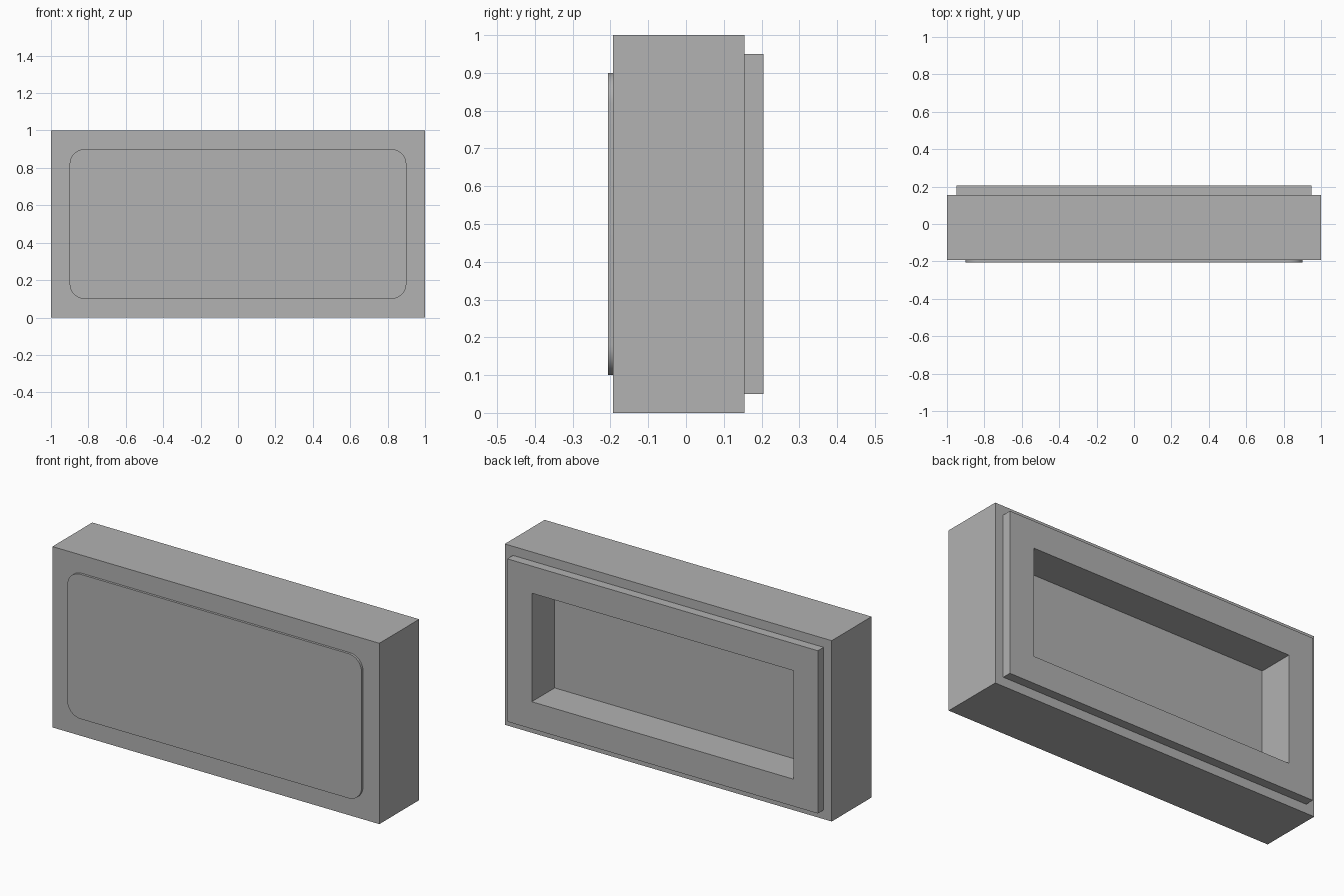
import bpy
import bmesh
from math import cos, sin, pi, radians

cube = bpy.data.objects.get("Cube")
if cube:
    bpy.data.objects.remove(cube, do_unlink=True)

MID_Z = 0.5

grey = bpy.data.materials.new("light grey")
grey.use_nodes = True
colour = (0.445, 0.445, 0.445, 1)
grey.diffuse_color = colour
grey.node_tree.nodes["Principled BSDF"].inputs["Base Color"].default_value = colour


def outline(half_w, half_h, radius=0, steps=10):
    """Rectangle in x and z, with rounded corners if a radius is given."""
    points = []
    for i, (sx, sz) in enumerate([(1, 1), (-1, 1), (-1, -1), (1, -1)]):
        cx, cz = sx * (half_w - radius), sz * (half_h - radius)
        for k in range(steps + 1 if radius else 1):
            a = (i + k / steps) * pi / 2
            points.append((cx + radius * cos(a), MID_Z + cz + radius * sin(a)))
    return points


def loft(name, sections):
    """Closed solid through (outline, y) sections, from front to back."""
    bm = bmesh.new()
    rings = [[bm.verts.new((x, y, z)) for x, z in pts] for pts, y in sections]
    bm.faces.new(rings[0])
    bm.faces.new(rings[-1])
    for a, b in zip(rings, rings[1:]):
        n = len(a)
        for i in range(n):
            j = (i + 1) % n
            bm.faces.new((a[i], a[j], b[j], b[i]))
    bmesh.ops.recalc_face_normals(bm, faces=bm.faces)
    mesh = bpy.data.meshes.new(name)
    bm.to_mesh(mesh)
    bm.free()
    mesh.materials.append(grey)
    obj = bpy.data.objects.new(name, mesh)
    bpy.context.collection.objects.link(obj)
    return obj


# Block with a stepped rim and a recess in the back
outer, rim, recess = outline(1, 0.5), outline(0.95, 0.45), outline(0.8, 0.3)
loft("block", [(outer, -0.193), (outer, 0.155), (rim, 0.155),
               (rim, 0.205), (recess, 0.205), (recess, 0.005)])

# Thin raised panel with rounded corners on the front
panel = outline(0.9, 0.4, 0.08)
front_panel = loft("front_panel", [(panel, -0.206), (panel, -0.193)])
bpy.ops.object.select_all(action="DESELECT")
front_panel.select_set(True)
bpy.context.view_layer.objects.active = front_panel
bpy.ops.object.shade_smooth_by_angle(angle=radians(30))
